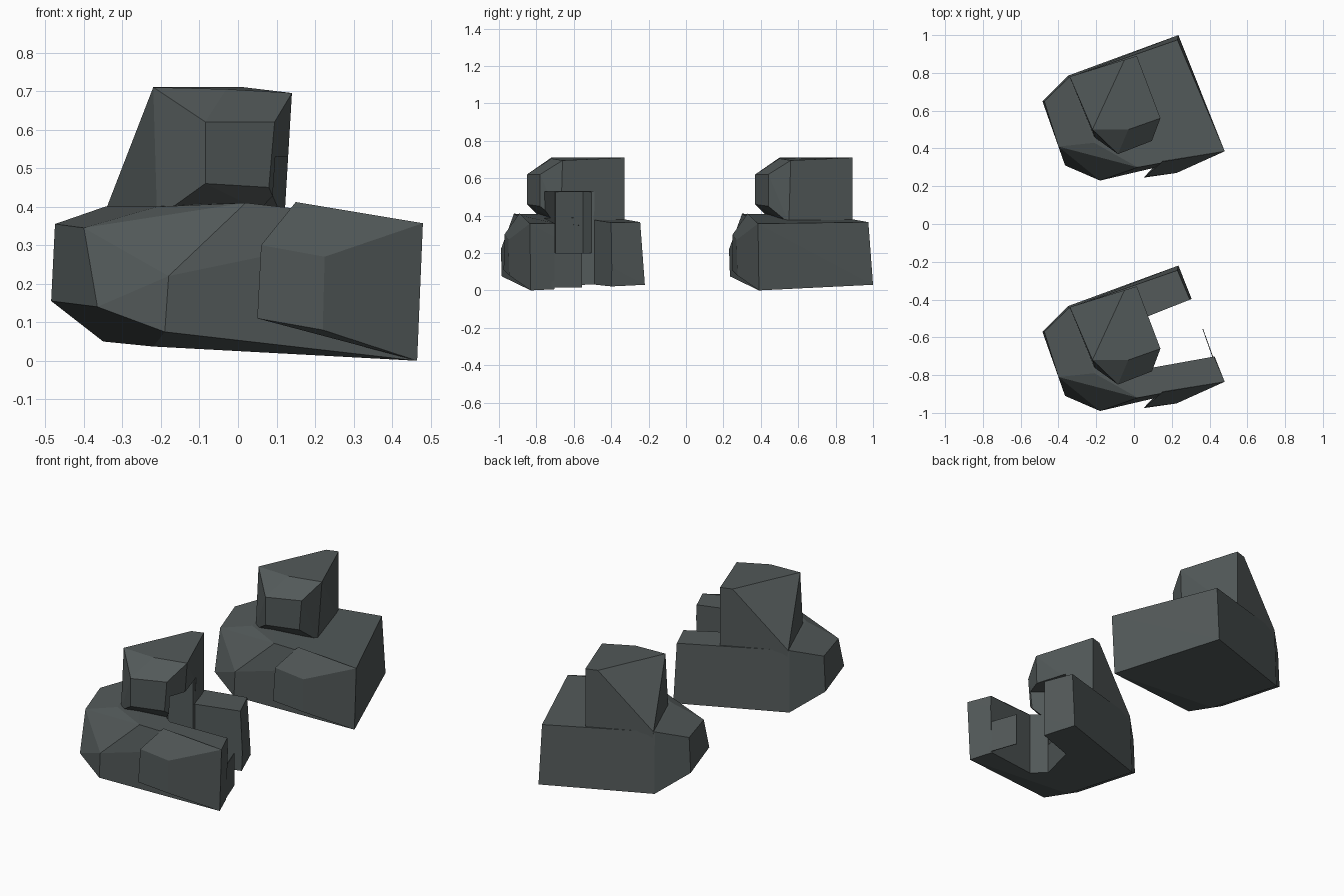
import bpy, bmesh, math
from mathutils import Vector

if "Cube" in bpy.data.objects:
    bpy.data.objects.remove(bpy.data.objects["Cube"])

stone = bpy.data.materials.new("dark_stone")
stone.diffuse_color = (0.085, 0.1, 0.1, 1)
stone.use_nodes = True
stone.node_tree.nodes["Principled BSDF"].inputs["Base Color"].default_value = stone.diffuse_color
SHIFT = -1.22  # offset from the whole boulder to the broken one


def hull(name, points, dy=0.0):
    """Flat-faced convex chunk around a few corner points."""
    bm = bmesh.new()
    for x, y, z in points:
        bm.verts.new((x, y + dy, z))
    res = bmesh.ops.convex_hull(bm, input=bm.verts)
    loose = [v for v in bm.verts if not v.link_faces]
    bmesh.ops.delete(bm, geom=loose, context='VERTS')
    bmesh.ops.dissolve_limit(bm, angle_limit=math.radians(4),
                             verts=bm.verts, edges=bm.edges)
    bmesh.ops.recalc_face_normals(bm, faces=bm.faces)
    me = bpy.data.meshes.new(name)
    bm.to_mesh(me)
    bm.free()
    me.materials.append(stone)
    ob = bpy.data.objects.new(name, me)
    bpy.context.collection.objects.link(ob)
    return ob


def prism(name, outline, z0, z1, dy=0.0):
    return hull(name, [(x, y, z) for x, y in outline for z in (z0, z1)], dy)


# Wide lower slab with a faceted left end
BASE = [(0.48, 0.385, 0.357), (0.465, 0.39, 0.0), (0.23, 0.975, 0.365), (0.235, 1.0, 0.03),
        (-0.345, 0.775, 0.40), (-0.35, 0.785, 0.05), (-0.475, 0.65, 0.355), (-0.485, 0.65, 0.155),
        (-0.40, 0.41, 0.345), (-0.365, 0.31, 0.14), (-0.21, 0.43, 0.40), (-0.18, 0.23, 0.22),
        (-0.19, 0.235, 0.075), (-0.22, 0.40, 0.037), (0.02, 0.30, 0.41)]
# Wedge bulging from the front right
WEDGE = [(0.06, 0.25, 0.30), (0.05, 0.245, 0.11), (0.15, 0.33, 0.412), (0.225, 0.27, 0.27),
         (0.22, 0.275, 0.08), (0.48, 0.385, 0.357), (0.465, 0.39, 0.0), (0.17, 0.37, 0.1)]
# Tall upper block with a jutting nose
UPPER = [(-0.34, 0.78, 0.40), (-0.33, 0.78, 0.33), (0.015, 0.89, 0.33), (0.015, 0.89, 0.71),
         (-0.05, 0.87, 0.71), (-0.22, 0.50, 0.71), (-0.03, 0.50, 0.705), (0.14, 0.56, 0.695),
         (0.12, 0.55, 0.36), (-0.21, 0.46, 0.37), (-0.085, 0.37, 0.62), (0.095, 0.44, 0.62),
         (-0.085, 0.37, 0.46), (0.08, 0.44, 0.45)]
PARTS = {"base_slab": BASE, "front_wedge": WEDGE, "upper_block": UPPER}

# Whole boulder
for name, pts in PARTS.items():
    hull("whole_" + name, pts)

# Cutters for the cavity in the broken boulder: through slot and deeper hollow
slot = prism("slot_cutter", [(0.07, 0.73), (0.6, 0.94), (0.6, 0.55), (0.41, 0.52),
                             (0.10, 0.46), (0.02, 0.52)], -0.1, 0.53, SHIFT)
hollow = prism("hollow_cutter", [(-0.06, 0.67), (0.3, 0.80), (0.3, 0.56), (0.0, 0.52)],
               0.2, 0.525, SHIFT)

# Broken boulder
for name, pts in PARTS.items():
    ob = hull("broken_" + name, pts, SHIFT)
    if name != "front_wedge":
        for cutter in (slot, hollow):
            mod = ob.modifiers.new("cavity", 'BOOLEAN')
            mod.operation = 'DIFFERENCE'
            mod.solver = 'EXACT'
            mod.object = cutter
for cutter in (slot, hollow):
    cutter.hide_render = True
    cutter.hide_viewport = True

# Thin shell left standing on the right side of the cavity
prism("broken_side_shell", [(0.425, 0.50), (0.42, 0.50), (0.362, 0.665), (0.366, 0.665)],
      0.015, 0.2, SHIFT)
